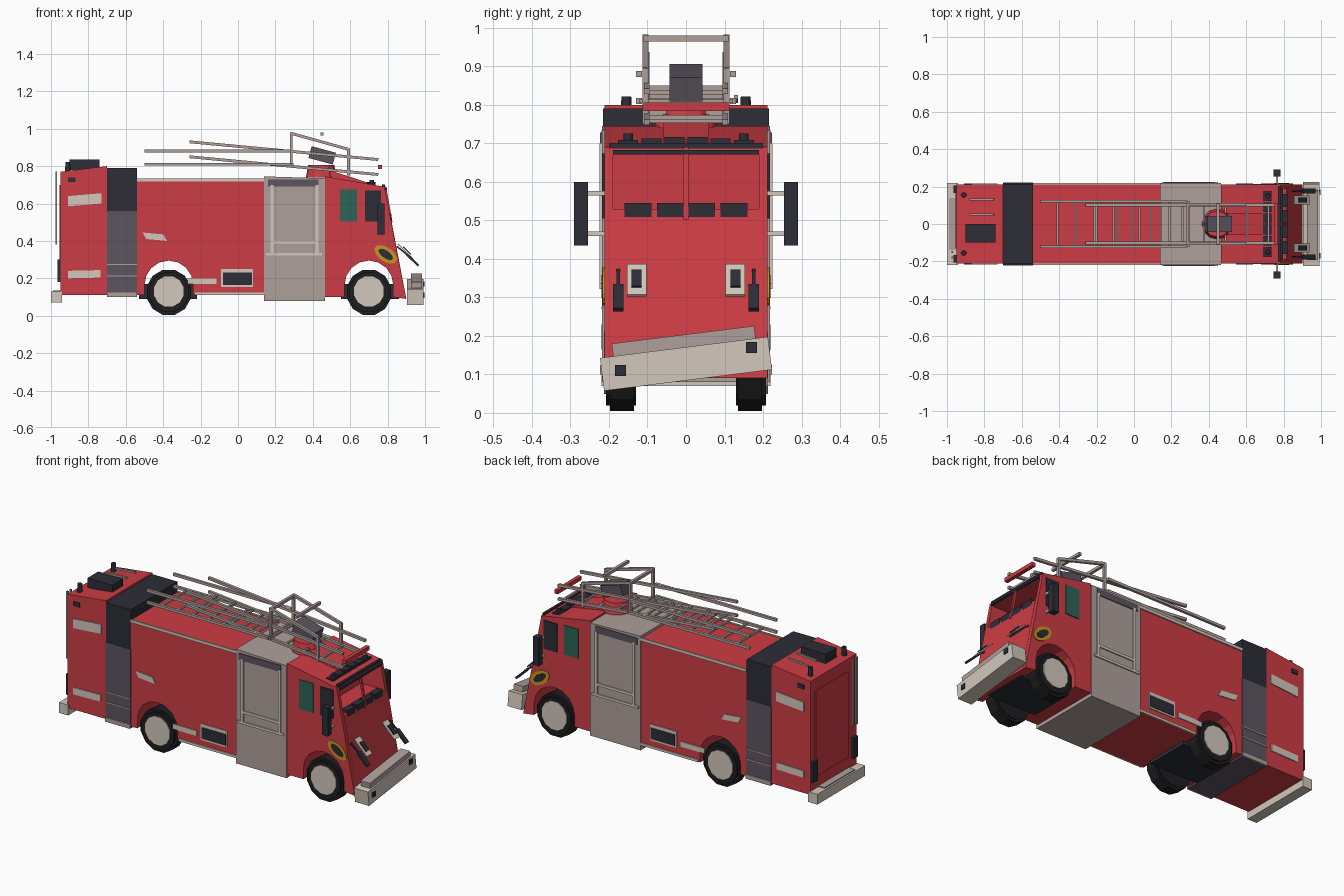
import bpy, bmesh, math
from mathutils import Vector

if "Cube" in bpy.data.objects:
    bpy.data.objects.remove(bpy.data.objects["Cube"])

def material(name, r, g, b):
    m = bpy.data.materials.new(name)
    m.use_nodes = True
    m.diffuse_color = (r, g, b, 1)
    m.node_tree.nodes["Principled BSDF"].inputs["Base Color"].default_value = (r, g, b, 1)
    return m

RED = material("fire red", .61, .046, .058)
CREAM = material("cream", .645, .578, .503)
TAUPE = material("warm grey", .43, .35, .33)
DARK = material("dark slate", .025, .026, .038)
SLATE = material("purple grey", .107, .089, .117)
TYRE = material("tyre black", .013, .013, .015)
GREEN = material("teal glass", .025, .127, .098)
YELLOW = material("yellow", .578, .305, .013)

def finish(name, bm, mat):
    bmesh.ops.recalc_face_normals(bm, faces=bm.faces)
    me = bpy.data.meshes.new(name)
    bm.to_mesh(me)
    bm.free()
    me.materials.append(mat)
    ob = bpy.data.objects.new(name, me)
    bpy.context.collection.objects.link(ob)
    return ob

def prism(name, pts, y0, y1, mat):
    """Side profile in x,z swept from y0 to y1."""
    bm = bmesh.new()
    face = bm.faces.new([bm.verts.new((x, y0, z)) for x, z in pts])
    out = bmesh.ops.extrude_face_region(bm, geom=[face])
    verts = [g for g in out["geom"] if isinstance(g, bmesh.types.BMVert)]
    bmesh.ops.translate(bm, verts=verts, vec=(0, y1 - y0, 0))
    return finish(name, bm, mat)

def box(name, x0, x1, y0, y1, z0, z1, mat):
    return prism(name, [(x0, z0), (x1, z0), (x1, z1), (x0, z1)], y0, y1, mat)

def bar(name, p, q, t, mat, t2=None):
    """Square or flat bar between two points."""
    p, q = Vector(p), Vector(q)
    bm = bmesh.new()
    bmesh.ops.create_cube(bm, size=1)
    bmesh.ops.scale(bm, verts=bm.verts, vec=(t2 or t, t, (q - p).length))
    ob = finish(name, bm, mat)
    d = (q - p).normalized()
    side = Vector((0, 1, 0)) if abs(d.y) < .9 else Vector((1, 0, 0))
    third = side.cross(d).normalized()
    side = d.cross(third)
    for v in ob.data.vertices:
        c = v.co.copy()
        v.co = (p + q) / 2 + third * c.y + side * c.x + d * c.z
    return ob

def disc(x, z, rx, rz, n=12, tilt=0):
    c, s = math.cos(tilt), math.sin(tilt)
    ring = [(rx * math.cos(a), rz * math.sin(a)) for a in (2 * math.pi * (i + .5) / n for i in range(n))]
    return [(x + c * u - s * v, z + s * u + c * v) for u, v in ring]

def arch(cx, z0):
    """Wheel arch, from front foot to rear foot."""
    ring = [(cx + .13 * math.cos(a), .165 + .13 * math.sin(a)) for a in (math.pi * i / 8 for i in range(9))]
    return [(cx + .13, z0)] + ring + [(cx - .13, z0)]

def post(name, x, y, z0, z1, r, mat):
    bm = bmesh.new()
    bmesh.ops.create_cone(bm, cap_ends=True, segments=12, radius1=r, radius2=r * .85, depth=z1 - z0)
    bmesh.ops.translate(bm, verts=bm.verts, vec=(x, y, (z0 + z1) / 2))
    return finish(name, bm, mat)

# Main body sections
prism("rear_box", [(-.95, .11), (-.7, .11), (-.7, .8), (-.95, .77)], -.212, .212, RED)
box("locker_lower", -.7, -.54, -.217, .217, .1, .56, SLATE)
box("locker_upper", -.7, -.54, -.215, .215, .56, .79, DARK)
prism("middle_body", [(-.54, .73), (-.54, .11)] + arch(-.37, .11)[::-1] + [(.14, .11), (.14, .73)], -.212, .212, RED)
prism("shutter_section", [(.14, .08), (.465, .08), (.465, .735), (.14, .745)], -.218, .218, TAUPE)

# Cab: recessed core, full side walls, centre post
lower = [(.465, .1)] + arch(.7, .1)[::-1] + [(.9, .09)]
top = [(.783, .69), (.465, .745)]
notch = [(.816, .53), (.66, .53), (.66, .672), (.787, .672)]
prism("cab_core", lower + notch + top, -.19, .19, RED)
for s in (-1, 1):
    prism("cab_side", lower + top, s * .19, s * .212, RED)
bar("screen_post", (.786, 0, .69), (.82, 0, .5), .012, RED)
bar("screen_top_trim", (.79, -.19, .677), (.79, .19, .677), .012, DARK)
bar("roof_edge_trim", (.778, -.2, .694), (.778, .2, .694), .014, DARK)
for y in (-.125, -.04, .04, .125):
    bar("dash_panel", (.8, y - .035, .525), (.8, y + .035, .525), .04, DARK)
for i in range(6):
    y = -.15 + .06 * i
    box("roof_marker", .69, .735, y - .026, y + .026, .69, .718 - .06 * abs(y), DARK)

# Chassis and wheels
box("rear_axle", -.53, -.22, -.13, .13, .09, .17, DARK)
box("front_axle", .55, .86, -.13, .13, .09, .17, DARK)
for s in (-1, 1):
    for x in (-.37, .7):
        prism("tyre", disc(x, .125, .122, .125), s * .135, s * .198, TYRE)
        prism("tyre_shoulder", disc(x, .125, .108, .11), s * .13, s * .208, TYRE)
        prism("wheel_disc", disc(x, .13, .082, .084), s * .15, s * .213, CREAM)

# Bumpers
tilt = .125
bar("front_bumper", (.948, -.218, .1), (.948, .218, .155), .086, CREAM, .09)
bar("bumper_top", (.955, -.19, .155), (.955, .18, .201), .05, TAUPE, .06)
for y, z in ((-.17, .11), (.17, .17)):
    box("bumper_lamp", .985, .998, y - .014, y + .014, z - .014, z + .014, DARK)
box("rear_bumper", -1, -.94, -.22, .22, .07, .13, CREAM)
box("rear_step", -.99, -.95, -.14, .14, .13, .136, TAUPE)

# Side details on both sides
def plate(name, s, pts, mat, base=.212, depth=.005):
    prism(name, pts, s * (base - .003), s * (base + depth), mat)

def rect(x0, x1, z0, z1, skew=0):
    return [(x0, z0), (x1, z0 + skew), (x1, z1 + skew), (x0, z1)]

for s in (-1, 1):
    plate("upper_stripe", s, rect(-.91, -.73, .585, .64, .015), CREAM)
    plate("lower_stripe", s, rect(-.91, -.735, .2, .24, .004), CREAM)
    plate("rear_side_lamp", s, rect(-.91, -.87, .715, .74), DARK)
    plate("slanted_stripe", s, [(-.49, .41), (-.38, .4), (-.4, .435), (-.51, .445)], CREAM)
    plate("sill_stripe", s, rect(-.27, -.115, .17, .2), CREAM)
    plate("vent_frame", s, rect(-.09, .08, .155, .25), CREAM)
    plate("vent", s, rect(-.08, .075, .165, .23), DARK, .215)
    plate("sill_trim", s, rect(-.23, .14, .11, .124), CREAM, .214)
    plate("roof_trim", s, rect(-.54, .14, .718, .735), CREAM, .214)
    plate("locker_foot", s, rect(-.7, -.54, .1, .125), TAUPE, .218)
    for z in (.21, .27):
        plate("locker_seam", s, rect(-.7, -.54, z, z + .006), TAUPE, .217, .003)
    plate("shutter_head", s, rect(.16, .43, .69, .728), SLATE, .218)
    for x in (.175, .415):
        plate("shutter_guide", s, rect(x, x + .016, .33, .7), CREAM, .22)
    plate("shutter_sill", s, rect(.15, .45, .322, .336), CREAM, .22)
    plate("shutter_handle", s, rect(.19, .42, .385, .4), CREAM, .22)
    plate("rear_cab_window", s, rect(.545, .635, .505, .675), GREEN)
    plate("front_cab_window", s, rect(.68, .765, .505, .67), DARK)
    plate("badge", s, disc(.79, .328, .068, .038, 16, -.6), YELLOW)
    plate("badge_centre", s, disc(.79, .328, .045, .02, 12, -.6), DARK, .215)
    # Mirrors, headlamps and indicators
    box("mirror", .745, .782, s * .255, s * .291, .435, .6, DARK)
    for z in (.465, .57):
        bar("mirror_arm", (.765, s * .2, z), (.765, s * .26, z), .012, CREAM)
    bar("headlamp_plate", (.855, s * .128, .385), (.935, s * .128, .305), .006, CREAM, .05)
    bar("headlamp", (.882, s * .128, .37), (.924, s * .128, .328), .006, DARK, .026)
    bar("indicator", (.9, s * .176, .33), (.965, s * .176, .268), .012, DARK, .028)
    bar("indicator_arm", (.85, s * .176, .37), (.9, s * .176, .33), .008, DARK)
    # Rear roof beacons and cab beacons
    post("rear_beacon", -.91, s * .155, .76, .822, .015, DARK)
    post("cab_beacon", .715, s * .15, .69, .725, .014, DARK)

# Rear face and rear roof
box("rear_door", -.955, -.948, -.13, .17, .2, .7, RED)
for y in (-.15, -.18):
    bar("rear_rail", (-.972, y, .38), (-.972, y, .77), .01, TAUPE)
for s in (-1, 1):
    box("rear_lamp", -.965, -.945, s * .165, s * .205, .18, .3, DARK)
box("roof_unit", -.9, -.74, -.098, 0, .78, .835, DARK)
for y in (.05, .13):
    bar("roof_handrail", (-.88, y, .81), (-.75, y, .82), .01, TAUPE)

# Roof ladders: flat rear ladder and sloping front ladder
for s in (-1, 1):
    for z in (.81, .88):
        bar("rear_ladder_rail", (-.5, s * .122, z), (.28, s * .122, z), .015, TAUPE)
    for dz in (0, .08):
        bar("front_ladder_rail", (-.26, s * .102, .85 + dz), (.75, s * .102, .755 + dz), .015, TAUPE)
    # Guard frame
    bar("guard_rear_post", (.285, s * .105, .8), (.285, s * .105, .98), .015, TAUPE)
    bar("guard_front_post", (.59, s * .105, .75), (.59, s * .105, .895), .015, TAUPE)
    bar("guard_top", (.285, s * .105, .975), (.59, s * .105, .89), .015, TAUPE)
for i in range(8):
    x = -.41 + .1 * i
    bar("rear_ladder_rung", (x, -.122, .81), (x, .122, .81), .011, TAUPE)
for i in range(9):
    x = -.2 + .115 * i
    z = .85 - .094 * (x + .26)
    bar("front_ladder_rung", (x, -.102, z), (x, .102, z), .011, TAUPE)
for x in (.285, .45):
    bar("guard_crossbar", (x, -.11, .972), (x, .11, .972), .016, TAUPE)
bar("red_light_bar", (.76, -.11, .795), (.76, .11, .795), .022, RED)

# Water monitor on its turntable, and the cab roof hatch
post("turntable", .445, 0, .74, .805, .082, RED)
bar("monitor", (.385, 0, .875), (.515, 0, .84), .065, SLATE, .085)
prism("roof_hatch", [(.47, .73), (.7, .69), (.7, .71), (.5, .775)], -.06, .06, RED)
